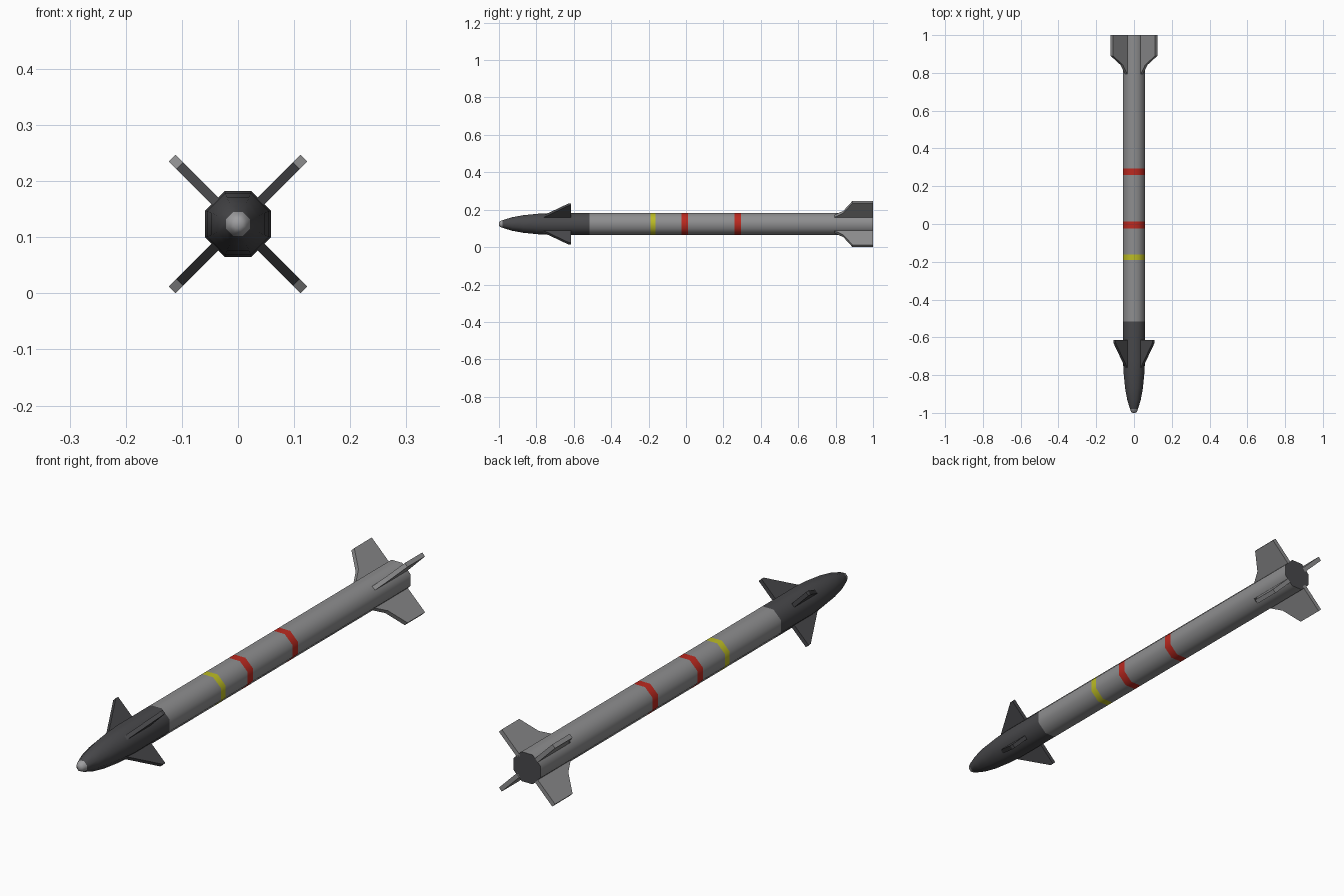
import bpy, bmesh, math
from mathutils import Vector

if "Cube" in bpy.data.objects:
    bpy.data.objects.remove(bpy.data.objects["Cube"])

ZC = 0.1235          # height of the body axis
APOTHEM = 0.0585     # centre to flat of the octagonal body
SIDES = 8


def material(name, rgb):
    m = bpy.data.materials.new(name)
    m.diffuse_color = (*rgb, 1)
    m.use_nodes = True
    m.node_tree.nodes["Principled BSDF"].inputs["Base Color"].default_value = m.diffuse_color
    return m


GREY = material("body grey", (0.27, 0.27, 0.275))
DARK = material("dark grey", (0.065, 0.065, 0.07))
TIP = material("light tip grey", (0.34, 0.34, 0.35))
RED = material("red", (0.5, 0.022, 0.014))
YELLOW = material("yellow", (0.5, 0.5, 0.018))


def finish(name, bm, mats, angle):
    bmesh.ops.recalc_face_normals(bm, faces=bm.faces)
    me = bpy.data.meshes.new(name)
    bm.to_mesh(me)
    bm.free()
    for m in mats:
        me.materials.append(m)
    ob = bpy.data.objects.new(name, me)
    bpy.context.collection.objects.link(ob)
    bpy.ops.object.select_all(action='DESELECT')
    ob.select_set(True)
    bpy.context.view_layer.objects.active = ob
    bpy.ops.object.shade_smooth_by_angle(angle=math.radians(angle))
    return ob


def tube(name, profile, mats, rule):
    """Octagonal loft along y; profile is (y, apothem), rule(y) gives a material index."""
    bm = bmesh.new()
    rings = []
    for y, a in profile:
        r = a / math.cos(math.pi / SIDES)
        ring = []
        for i in range(SIDES):
            t = 2 * math.pi * (i + 0.5) / SIDES
            ring.append(bm.verts.new((r * math.cos(t), y, ZC + r * math.sin(t))))
        rings.append(ring)
    for (a, b), (p, q) in zip(zip(rings, rings[1:]), zip(profile, profile[1:])):
        for i in range(SIDES):
            j = (i + 1) % SIDES
            f = bm.faces.new((a[i], a[j], b[j], b[i]))
            f.material_index = rule((p[0] + q[0]) / 2)
    for ring, (y, _) in ((rings[0], profile[0]), (rings[-1], profile[-1])):
        bm.faces.new(ring).material_index = rule(y)
    return finish(name, bm, mats, 50)


def fins(name, outline, thick, mat):
    """Four diagonal fins; outline is (radius, y)."""
    bm = bmesh.new()
    for k in range(4):
        t = math.pi / 4 + k * math.pi / 2
        out = Vector((math.cos(t), 0, math.sin(t)))
        side = Vector((-math.sin(t), 0, math.cos(t))) * thick / 2
        sheets = [[bm.verts.new(out * r + Vector((0, y, ZC)) + side * s)
                   for r, y in outline] for s in (-1, 1)]
        bm.faces.new(sheets[0])
        bm.faces.new(sheets[1][::-1])
        n = len(outline)
        for i in range(n):
            j = (i + 1) % n
            bm.faces.new((sheets[0][i], sheets[0][j], sheets[1][j], sheets[1][i]))
    return finish(name, bm, [mat], 20)


# Rounded nose with a pale seeker tip and dark forward section
tube("nose", [(-1.0, 0.008), (-0.994, 0.015), (-0.98, 0.021), (-0.93, 0.036),
              (-0.87, 0.047), (-0.79, 0.055), (-0.72, APOTHEM), (-0.515, APOTHEM)],
     [DARK, TIP], lambda y: 1 if y < -0.98 else 0)

# Main body with painted bands and a dark rear face
BANDS = [(-0.191, -0.162, 2), (-0.023, 0.012, 1), (0.259, 0.293, 1)]


def body_colour(y):
    if y >= 1:
        return 3
    return next((m for lo, hi, m in BANDS if lo < y < hi), 0)


stations = [-0.515] + [v for lo, hi, _ in BANDS for v in (lo, hi)] + [1.0]
tube("body", [(y, APOTHEM) for y in stations], [GREY, RED, YELLOW, DARK], body_colour)

# Triangular steering fins at the front
fins("front_fins", [(0.045, -0.78), (0.147, -0.628), (0.147, -0.614), (0.045, -0.614)],
     0.0165, DARK)

# Swept tail fins with a flared root
fins("tail_fins", [(0.05, 0.785), (0.06, 0.795), (0.092, 0.842), (0.166, 0.89),
                   (0.166, 1.0), (0.05, 1.0)], 0.0175, GREY)
